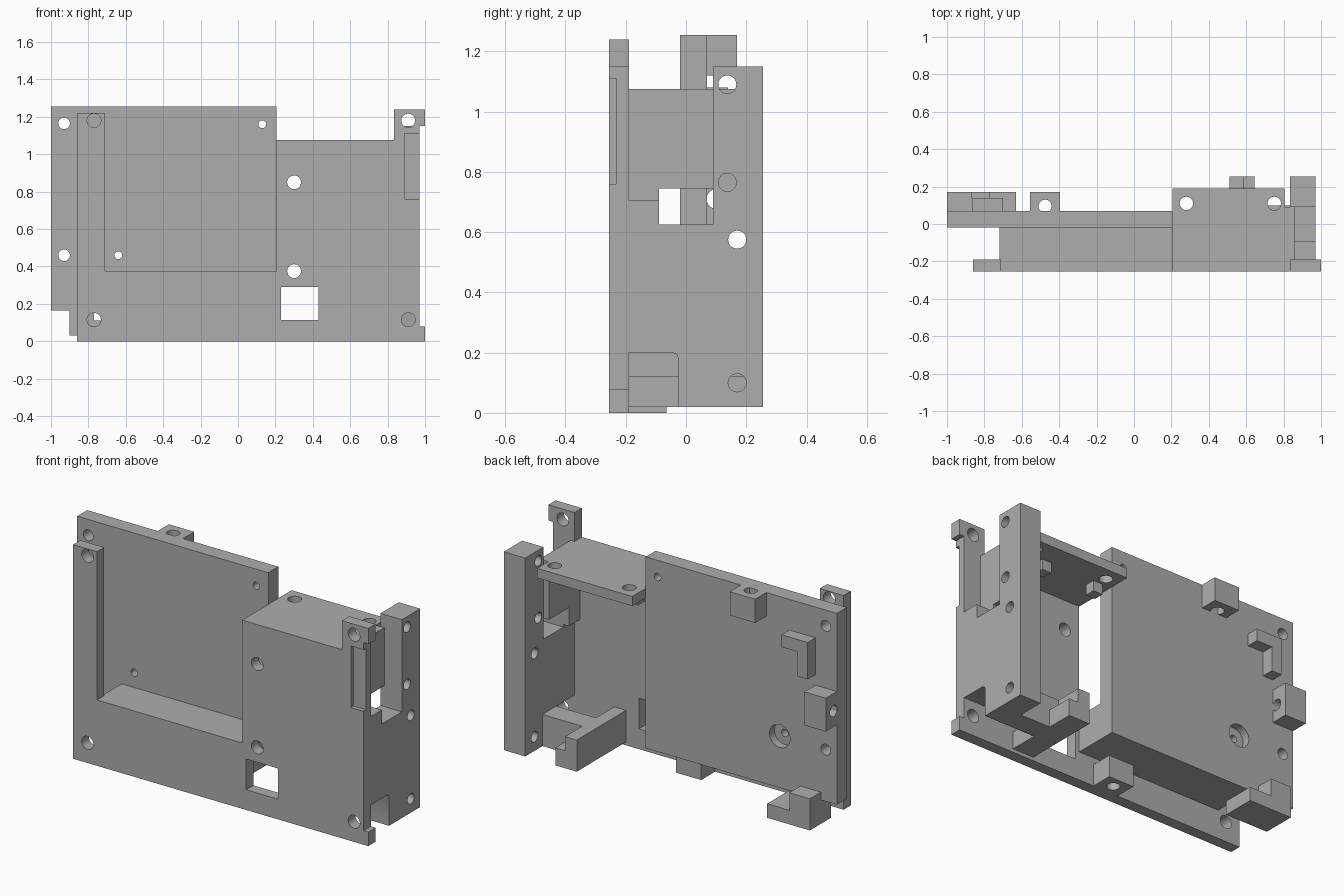
import bpy, bmesh, math
from mathutils import Matrix, Vector

cube = bpy.data.objects.get("Cube")
if cube:
    bpy.data.objects.remove(cube, do_unlink=True)

grey = bpy.data.materials.new("plain grey")
grey.use_nodes = True
tone = (0.42, 0.42, 0.42, 1)
grey.diffuse_color = tone
grey.node_tree.nodes["Principled BSDF"].inputs["Base Color"].default_value = tone


def finish(name, bm):
    bmesh.ops.recalc_face_normals(bm, faces=bm.faces)
    mesh = bpy.data.meshes.new(name)
    bm.to_mesh(mesh)
    bm.free()
    mesh.materials.append(grey)
    ob = bpy.data.objects.new(name, mesh)
    bpy.context.scene.collection.objects.link(ob)
    return ob


def box(name, xs, ys, zs):
    bm = bmesh.new()
    size = [b - a for a, b in (xs, ys, zs)]
    mid = Vector([(a + b) / 2 for a, b in (xs, ys, zs)])
    bmesh.ops.create_cube(bm, size=1, matrix=Matrix.Translation(mid) @ Matrix.Diagonal((*size, 1)))
    return finish(name, bm)


def profile(name, pts, axis, lo, hi):
    """Extrude an outline along x (outline in y, z) or y (outline in x, z)."""
    bm = bmesh.new()
    place = (lambda p: (lo, p[0], p[1])) if axis == "X" else (lambda p: (p[0], lo, p[1]))
    face = bm.faces.new([bm.verts.new(place(p)) for p in pts])
    new = bmesh.ops.extrude_face_region(bm, geom=[face])["geom"]
    shift = Vector((hi - lo, 0, 0)) if axis == "X" else Vector((0, hi - lo, 0))
    bmesh.ops.translate(bm, vec=shift, verts=[v for v in new if isinstance(v, bmesh.types.BMVert)])
    return finish(name, bm)


def drill(axis, centre, radius, depth):
    bm = bmesh.new()
    turn = {"X": Matrix.Rotation(math.pi / 2, 4, "Y"),
            "Y": Matrix.Rotation(math.pi / 2, 4, "X"), "Z": Matrix()}[axis]
    bmesh.ops.create_cone(bm, cap_ends=True, segments=32, radius1=radius, radius2=radius,
                          depth=depth, matrix=Matrix.Translation(centre) @ turn)
    return finish("drill", bm)


def cut(ob, cutters):
    """Subtract each cutter, then bake the result and discard the cutters."""
    for c in cutters:
        m = ob.modifiers.new("cut", "BOOLEAN")
        m.operation, m.solver, m.object = "DIFFERENCE", "EXACT", c
        c.hide_render = True
    bpy.context.view_layer.update()
    baked = bpy.data.meshes.new_from_object(ob.evaluated_get(bpy.context.evaluated_depsgraph_get()))
    ob.modifiers.clear()
    ob.data = baked
    for c in cutters:
        bpy.data.objects.remove(c, do_unlink=True)
    bpy.ops.object.select_all(action="DESELECT")
    ob.select_set(True)
    bpy.context.view_layer.objects.active = ob
    bpy.ops.object.shade_smooth_by_angle(angle=math.radians(30))


FRONT, FACE = -0.255, -0.19   # front plate faces
INNER, BACK = -0.02, 0.07     # back plate faces

# Front plate: open window on one side, tabs and slot on the other
front = profile("front_plate", [
    (-0.86, 0), (1, 0), (1, 0.08), (0.97, 0.08), (0.97, 1.15), (1, 1.15), (1, 1.24),
    (0.835, 1.24), (0.835, 1.075), (0.205, 1.075), (0.205, 0.375), (-0.71, 0.375),
    (-0.71, 1.22), (-0.86, 1.22)], "Y", FRONT, FACE)
holes = [drill("Y", (x, FRONT, z), 0.037, 0.4) for x, z in
         ((-0.77, 1.18), (-0.77, 0.115), (0.91, 0.115), (0.91, 1.18), (0.3, 0.85), (0.3, 0.375))]
holes.append(box("port", (0.23, 0.43), (-0.4, 0), (0.115, 0.29)))
holes.append(box("slot", (0.89, 1.1), (-0.4, -0.232), (0.76, 1.11)))
cut(front, holes)

# Back plate with a counterbored screw hole
back = box("back_plate", (-1, 0.205), (INNER, BACK), (0.165, 1.255))
cut(back, [drill("Y", (x, 0.02, z), r, 0.4) for x, z, r in
           ((-0.93, 1.165, 0.031), (-0.93, 0.46, 0.031), (0.13, 1.16, 0.021), (-0.64, 0.46, 0.021))]
    + [drill("Y", (-0.64, BACK, 0.46), 0.065, 0.09)])

# Thick shelf joining both plates
box("shelf", (-0.72, 0.205), (FACE, INNER), (0.165, 0.375))

# Mounting tabs
tab = box("top_tab", (-0.555, -0.395), (BACK, 0.17), (1.12, 1.255))
cut(tab, [drill("Z", (-0.475, 0.095, 1.2), 0.035, 0.4)])
tab = box("side_tab", (-1, -0.865), (BACK, 0.17), (0.62, 0.81))
cut(tab, [drill("X", (-0.93, 0.1, 0.71), 0.032, 0.4)])
tab = box("bottom_tab", (-0.05, 0.11), (FACE, -0.065), (0, 0.125))
cut(tab, [drill("Z", (0.03, -0.13, 0), 0.035, 0.4)])

# Angled locating ribs on the back plate
profile("upper_rib", [(-0.7, 1.08), (-0.865, 1.08), (-0.865, 0.87), (-0.8, 0.87),
                      (-0.8, 1.01), (-0.7, 1.01)], "Y", BACK, 0.14)
profile("lower_rib", [(-0.9, 0.03), (-0.63, 0.03), (-0.63, 0.11), (-0.77, 0.11),
                      (-0.77, 0.21), (-0.9, 0.21)], "Y", INNER, 0.17)

# Roof over the box section, with small stops beneath
roof = box("roof", (0.205, 0.805), (FACE, 0.19), (1.02, 1.075))
cut(roof, [drill("Z", (x, 0.11, 1.05), 0.036, 0.4) for x in (0.28, 0.75)])
for x in (0.26, 0.6):
    box("roof_stop", (x, x + 0.06), (0, 0.06), (0.96, 1.02))

# Side wall and corner pillar, with a notch at the foot and a cut-out above
wall = profile("side_wall", [
    (FACE, 0.2), (-0.045, 0.2), (-0.031, 0.194), (-0.025, 0.18), (-0.025, 0.02), (0.255, 0.02),
    (0.255, 1.15), (0.09, 1.15), (0.09, 0.705), (FACE, 0.705)], "X", 0.835, 0.97)
window = ((0.7, 1.1), (-0.09, 0.09), (0.625, 0.745))
cut(wall, [drill("X", (0.9, y, z), 0.03, 0.4) for y, z in
           ((0.137, 1.09), (0.137, 0.765), (0.17, 0.575), (0.17, 0.1))] + [box("window", *window)])
inner = box("inner_wall", (0.8, 0.86), (FACE, 0.09), (0.64, 1.075))
cut(inner, [box("window", *window)])

# Stepped support rail and its cross bar
profile("support_rail", [(0.51, 0.02), (0.645, 0.02), (0.645, 0.12), (0.585, 0.12),
                         (0.585, 0.2), (0.51, 0.2)], "Y", FACE, 0.255)
box("cross_bar", (0.585, 0.84), (-0.025, 0.1), (0.02, 0.2))
